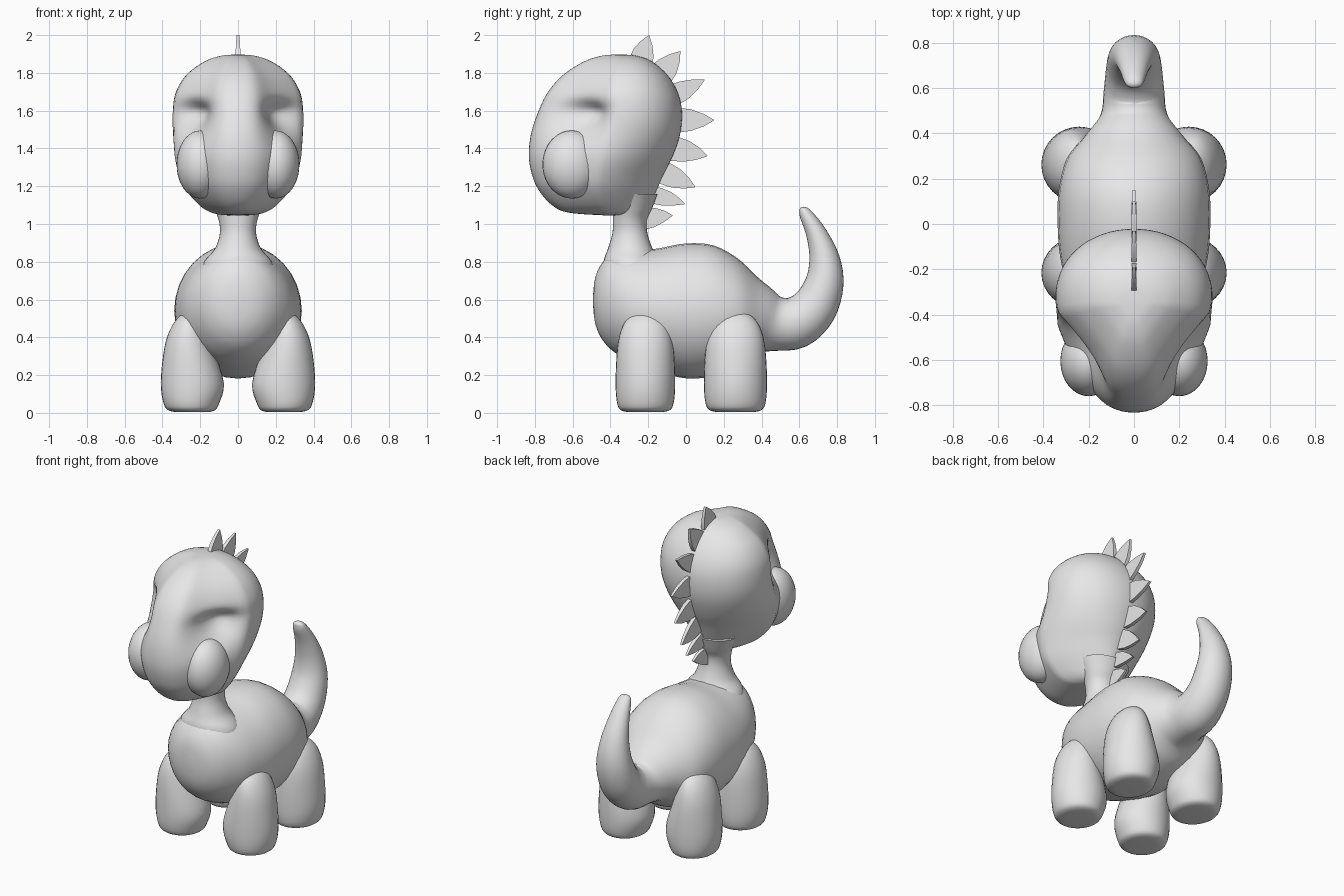
import bpy, bmesh, math
from mathutils import Vector

if "Cube" in bpy.data.objects:
    bpy.data.objects.remove(bpy.data.objects["Cube"])

grey = bpy.data.materials.new("plain_grey")
grey.diffuse_color = (0.8, 0.8, 0.8, 1)
grey.use_nodes = True
grey.node_tree.nodes["Principled BSDF"].inputs["Base Color"].default_value = grey.diffuse_color


def finish(name, bm):
    bmesh.ops.recalc_face_normals(bm, faces=bm.faces)
    mesh = bpy.data.meshes.new(name)
    bm.to_mesh(mesh)
    bm.free()
    mesh.materials.append(grey)
    ob = bpy.data.objects.new(name, mesh)
    bpy.context.collection.objects.link(ob)
    bpy.ops.object.select_all(action='DESELECT')
    ob.select_set(True)
    bpy.context.view_layer.objects.active = ob
    bpy.ops.object.shade_smooth_by_angle(angle=math.radians(50))


def ramp(v, lo, hi):
    t = min(1, max(0, (v - lo) / (hi - lo)))
    return t * t * (3 - 2 * t)


def refine(rings, steps):
    """Catmull-Rom interpolation between rings."""
    out = []
    n = len(rings)
    for i in range(n - 1):
        p = [rings[min(max(i + k, 0), n - 1)] for k in (-1, 0, 1, 2)]
        for s in range(steps):
            t = s / steps
            out.append(0.5 * (2 * p[1] + (p[2] - p[0]) * t
                              + (2 * p[0] - 5 * p[1] + 4 * p[2] - p[3]) * t * t
                              + (3 * p[1] - p[0] - 3 * p[2] + p[3]) * t ** 3))
    return out + [rings[-1]]


def loft(rings, u=None, width=None, segs=32, steps=4):
    """Rings are (x, y, z, radius across x, radius along u).
    Without u, rings stand upright in the trunk and square to the path in the tail."""
    rings = refine([Vector(r) for r in rings], steps)
    bm = bmesh.new()
    loops = []
    for i, r in enumerate(rings):
        if u is None:
            a, b = rings[max(i - 1, 0)], rings[min(i + 1, len(rings) - 1)]
            square = Vector((0, a[2] - b[2], b[1] - a[1])).normalized()
            up = Vector((0, 0, 1)).lerp(square, ramp(r[1], .3, .55)).normalized()
        else:
            up = Vector(u)
        loop = []
        for k in range(segs):
            ang = 2 * math.pi * k / segs
            c, s = math.cos(ang), math.sin(ang)
            f = width(c, s, r[2]) if width else 1
            loop.append(bm.verts.new(Vector(r[:3]) + Vector((r[3] * s * f, 0, 0)) + up * (r[4] * c)))
        loops.append(loop)
    for a, b in zip(loops, loops[1:]):
        for k in range(segs):
            j = (k + 1) % segs
            bm.faces.new((a[k], a[j], b[j], b[k]))
    bm.faces.new(loops[0])
    bm.faces.new(loops[-1])
    return bm


# Body running into the upturned tail: y, z, half width, half height
body = [(-.492, .595, .02, .03), (-.482, .595, .09, .115), (-.455, .592, .155, .185),
        (-.40, .588, .22, .25), (-.30, .565, .285, .292), (-.15, .545, .325, .325),
        (0, .54, .337, .357), (.15, .54, .332, .345), (.29, .525, .295, .28),
        (.39, .50, .215, .195), (.48, .472, .148, .145), (.585, .48, .134, .138),
        (.68, .56, .124, .122), (.733, .69, .112, .102), (.732, .82, .09, .08),
        (.69, .95, .066, .055), (.635, 1.05, .045, .035), (.615, 1.08, .03, .018),
        (.61, 1.088, .006, .005)]
finish("body_and_tail", loft([(0, *r) for r in body]))

# Neck: z, y, half width, half depth
neck = [(.62, -.25, .20, .13), (.72, -.27, .20, .15), (.80, -.288, .18, .148),
        (.87, -.295, .122, .118), (.95, -.297, .096, .093), (1.02, -.297, .102, .09),
        (1.08, -.285, .125, .105), (1.16, -.28, .165, .13)]
finish("neck", loft([(0, y, z, rx, ry) for z, y, rx, ry in neck], u=(0, -1, 0)))

# Head: z, front y, back y, half width
head = [(1.045, -.42, -.24, .06), (1.06, -.62, -.21, .14), (1.10, -.71, -.19, .205),
        (1.18, -.78, -.155, .275), (1.26, -.815, -.12, .312), (1.36, -.832, -.07, .335),
        (1.48, -.82, -.03, .34), (1.60, -.78, -.022, .34), (1.70, -.73, -.045, .322),
        (1.79, -.65, -.10, .268), (1.86, -.54, -.18, .175), (1.89, -.45, -.26, .09),
        (1.897, -.38, -.33, .02)]


def head_width(c, s, z):
    """Full muzzle low down, narrow bridge higher up, slim nape."""
    if c > 0:
        return 1 - (.35 + .35 * ramp(z, 1.35, 1.6)) * c * abs(s)
    return 1 - (-.3 + .5 * ramp(z, 1.1, 1.55)) * c


bm = loft([(0, (f + b) / 2, z, rx, (b - f) / 2) for z, f, b, rx in head],
          u=(0, -1, 0), width=head_width, segs=72, steps=5)
# Eye sockets pressed in, with a steeper upper brow
for v in bm.verts:
    x, y, z = v.co
    dz = (z - 1.59) / (.055 if z > 1.59 else .11)
    d = ((abs(x) - .25) / .12) ** 2 + ((y + .56) / .13) ** 2 + dz ** 2
    push = .095 * math.exp(-d)
    v.co += Vector((-math.copysign(.6, x) * push, .8 * push, 0))
finish("head", bm)

# Cheeks and legs on both sides; leg rows are z, x, half width, half depth
leg = [(.004, .24, .06, .06), (.01, .245, .115, .12), (.045, .247, .145, .148),
       (.16, .242, .167, .158), (.35, .262, .127, .148), (.46, .262, .088, .12),
       (.52, .25, .05, .07), (.54, .245, .01, .01)]
for side, label in ((1, "right"), (-1, "left")):
    bm = bmesh.new()
    bmesh.ops.create_uvsphere(bm, u_segments=32, v_segments=20, radius=1)
    for v in bm.verts:
        x, y, z = v.co
        v.co = (side * .2 + x * .125, -.605 + y * .155, 1.315 + z * .18)
    finish("cheek_" + label, bm)
    for name, yc, k in (("front_leg_", -.215, 1), ("rear_leg_", .262, 1.06)):
        finish(name + label, loft([(side * x, yc, z, rx, ry * k) for z, x, rx, ry in leg],
                                  u=(0, -1, 0)))

# Crest spikes: upper base, tip, lower base as (y, z)
spikes = [((-.30, 1.88), (-.195, 2.0), (-.18, 1.83)), ((-.19, 1.83), (-.03, 1.915), (-.08, 1.75)),
          ((-.10, 1.73), (.10, 1.765), (-.04, 1.63)), ((-.04, 1.615), (.15, 1.55), (-.04, 1.485)),
          ((-.04, 1.46), (.115, 1.36), (-.08, 1.335)), ((-.08, 1.32), (.05, 1.195), (-.13, 1.21)),
          ((-.13, 1.19), (-.005, 1.105), (-.19, 1.11)), ((-.21, 1.085), (-.07, 1.045), (-.22, .97))]
for i, (a, tip, b) in enumerate(spikes):
    a, tip, b = Vector(a), Vector(tip), Vector(b)
    mid = (a + b) / 2
    root = (mid - tip) * .35                     # buried part of the spike
    shape = [a + root, a]
    for base, ts in ((a, (.35, .7, .95)), (b, (.95, .7, .35))):
        for t in ts:                              # gently bulging edges
            shape.append(base.lerp(tip, t) + (base - mid) * t * (1 - t))
        if base is a:
            shape.append(tip)
    shape += [b, b + root]
    bm = bmesh.new()
    rows = [[], []]
    for p in shape:
        w = .007 + .005 * min(1, (p - tip).length / .1)
        for row, s in zip(rows, (-1, 1)):
            row.append(bm.verts.new((s * w, p.x, p.y)))
    n = len(shape)
    for k in range(n):
        j = (k + 1) % n
        bm.faces.new((rows[0][k], rows[0][j], rows[1][j], rows[1][k]))
    bm.faces.new(rows[0])
    bm.faces.new(rows[1])
    finish("crest_spike_%d" % (i + 1), bm)
